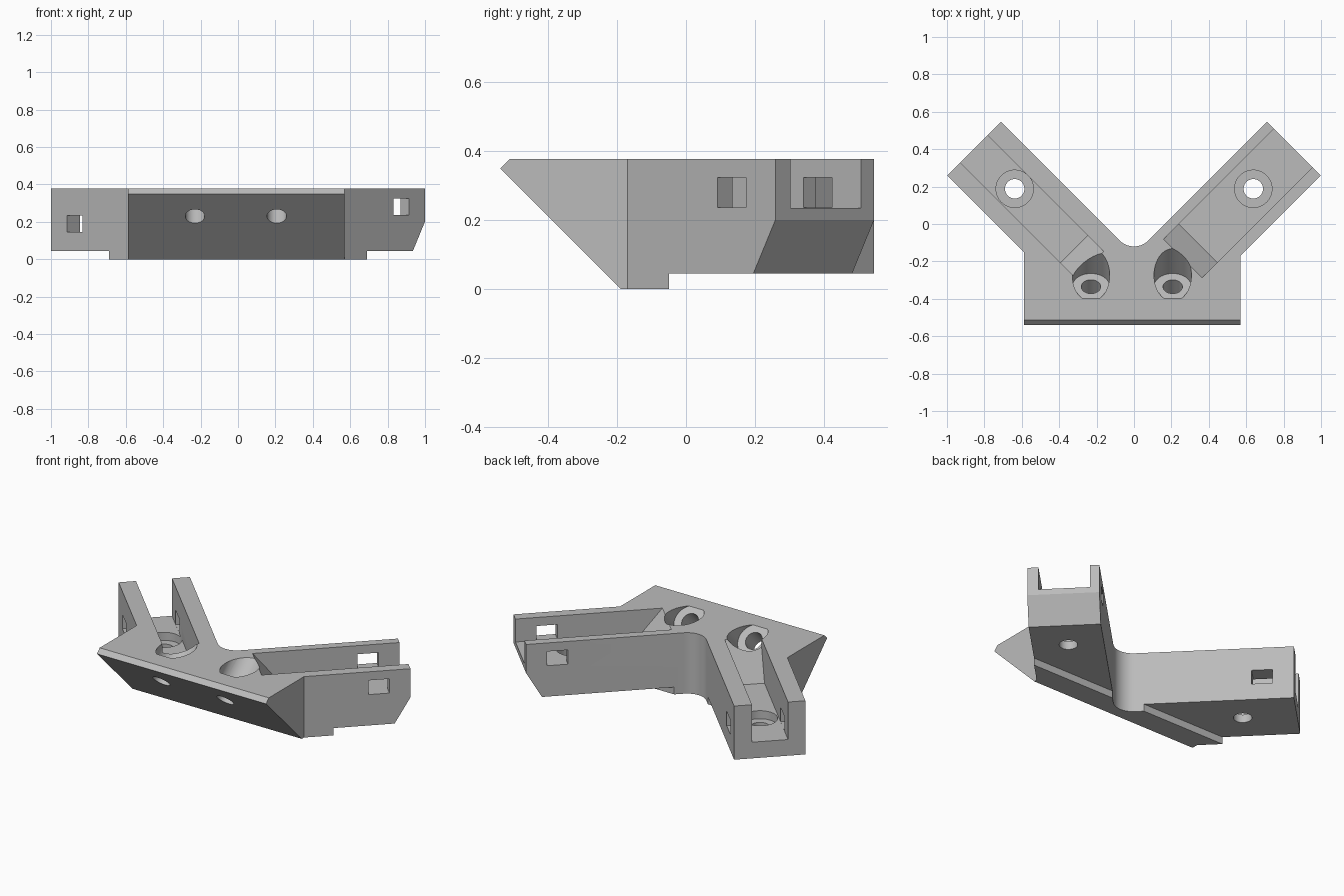
import bpy, bmesh, math
from mathutils import Matrix, Vector

if "Cube" in bpy.data.objects:
    bpy.data.objects.remove(bpy.data.objects["Cube"], do_unlink=True)

TOP = 0.377
HIGH = 0.45
R2 = math.sqrt(0.5)

grey = bpy.data.materials.new("plain grey")
grey.use_nodes = True
grey.diffuse_color = (0.5, 0.5, 0.5, 1)
grey.node_tree.nodes["Principled BSDF"].inputs["Base Color"].default_value = (0.5, 0.5, 0.5, 1)


def prism(name, profile, axes, low, high):
    """Extrude a 2D profile; axes are the directions of profile a, profile b and depth."""
    a, b, c = (Vector(v).normalized() for v in axes)
    bm = bmesh.new()
    ends = [[bm.verts.new(a * p + b * q + c * d) for p, q in profile] for d in (low, high)]
    for end in ends:
        bm.faces.new(end)
    n = len(profile)
    for i in range(n):
        j = (i + 1) % n
        bm.faces.new((ends[0][i], ends[0][j], ends[1][j], ends[1][i]))
    bmesh.ops.recalc_face_normals(bm, faces=bm.faces)
    mesh = bpy.data.meshes.new(name)
    bm.to_mesh(mesh)
    bm.free()
    mesh.materials.append(grey)
    obj = bpy.data.objects.new(name, mesh)
    bpy.context.collection.objects.link(obj)
    return obj


def rect(a0, a1, b0, b1):
    return [(a0, b0), (a1, b0), (a1, b1), (a0, b1)]


def disc(a, b, r, n=48):
    return [(a + r * math.cos(2 * math.pi * i / n), b + r * math.sin(2 * math.pi * i / n))
            for i in range(n)]


X, Y, Z = (1, 0, 0), (0, 1, 0), (0, 0, 1)
WORLD = (X, Y, Z)

# Arm layout: s runs along an arm, v runs across it from the inner side
END, INNER, OUTER, MID = 0.89, 0.117, 0.523, 0.318


def arm_point(side, s, v):
    return (side * (s + v) * R2, (s - v) * R2)


# Plan outline with a rounded crotch between the arms
radius = 0.11
crotch_y = -INNER / R2 + radius / R2
crotch = [(radius * math.sin(t), crotch_y - radius * math.cos(t))
          for t in (math.radians(45 - 90 * i / 16) for i in range(17))]
left_x, right_x = -0.588, 0.57
outline = [(left_x, -0.6), (right_x, -0.6), (right_x, right_x - OUTER / R2),
           arm_point(1, END, OUTER), arm_point(1, END, INNER), *crotch,
           arm_point(-1, END, INNER), arm_point(-1, END, OUTER),
           (left_x, -left_x - OUTER / R2)]
body = prism("corner_bracket", outline, WORLD, 0, TOP)

cutters = []


def cut(name, profile, axes, low, high):
    cutters.append(prism(name, profile, axes, low, high))


# Sloped front with a small top bevel, and the raised underside
cut("front_slope", [(-0.8, -0.1), (-0.09, -0.1), (-0.54, 0.35), (-0.44, HIGH), (-0.8, HIGH)],
    (Y, Z, X), -2, 2)
cut("underside_step", rect(-0.05, 1, -0.1, 0.045), (Y, Z, X), -2, 2)

# Channel, windows and bolt seat of each arm
arms = (("right", 1, 0.17, 0.46, 0.235, 0.053, 0.17),
        ("left", -1, 0.219, 0.424, 0.145, 0.01, 0.131))
for label, side, v0, v1, floor, ramp_top, ramp_foot in arms:
    along, across = (side, 1, 0), (side, -1, 0)
    cut(label + "_channel",
        [(ramp_top, HIGH), (ramp_top, TOP), (ramp_foot, floor), (1, floor), (1, HIGH)],
        (along, Z, across), v0, v1)
    cut(label + "_windows", rect(0.652, 0.77, floor + 0.001, floor + 0.089),
        (along, Z, across), 0.05, 0.6)
    plan = (along, across, Z)
    cut(label + "_bolt_seat", disc(0.584, MID, 0.1), plan, 0.095, floor + 0.05)
    cut(label + "_bolt_hole", disc(0.584, MID, 0.052), plan, -0.1, 0.2)

# Bevelled lower end of one arm
cut("arm_end_bevel", [(0.774, 0.0), (1.1, 0.0), (1.1, 0.2), (END, 0.2), (0.8, 0.045)],
    ((1, 1, 0), Z, (1, -1, 0)), 0.0, 0.7)

# Angled counterbored holes square to the sloped front
tilt = (X, (0, -1, 1), (0, 1, 1))
for label, x in (("left", -0.23), ("right", 0.207)):
    height = (0.42 + 0.23) * R2
    face = (0.23 - 0.42) * R2
    cut(label + "_front_hole", disc(x, height, 0.052), tilt, face - 0.2, face + 0.2)
    cut(label + "_front_seat", disc(x, height, 0.1), tilt, face + 0.12, face + 0.6)

# Carry out the cuts, then drop the cutters
bpy.context.view_layer.objects.active = body
for cutter in cutters:
    cutter.hide_render = True
    mod = body.modifiers.new(cutter.name, "BOOLEAN")
    mod.operation = "DIFFERENCE"
    mod.solver = "EXACT"
    mod.object = cutter
    bpy.ops.object.modifier_apply(modifier=mod.name)
for cutter in cutters:
    bpy.data.objects.remove(cutter, do_unlink=True)

bpy.ops.object.select_all(action="DESELECT")
body.select_set(True)
bpy.ops.object.shade_smooth_by_angle(angle=math.radians(25))
